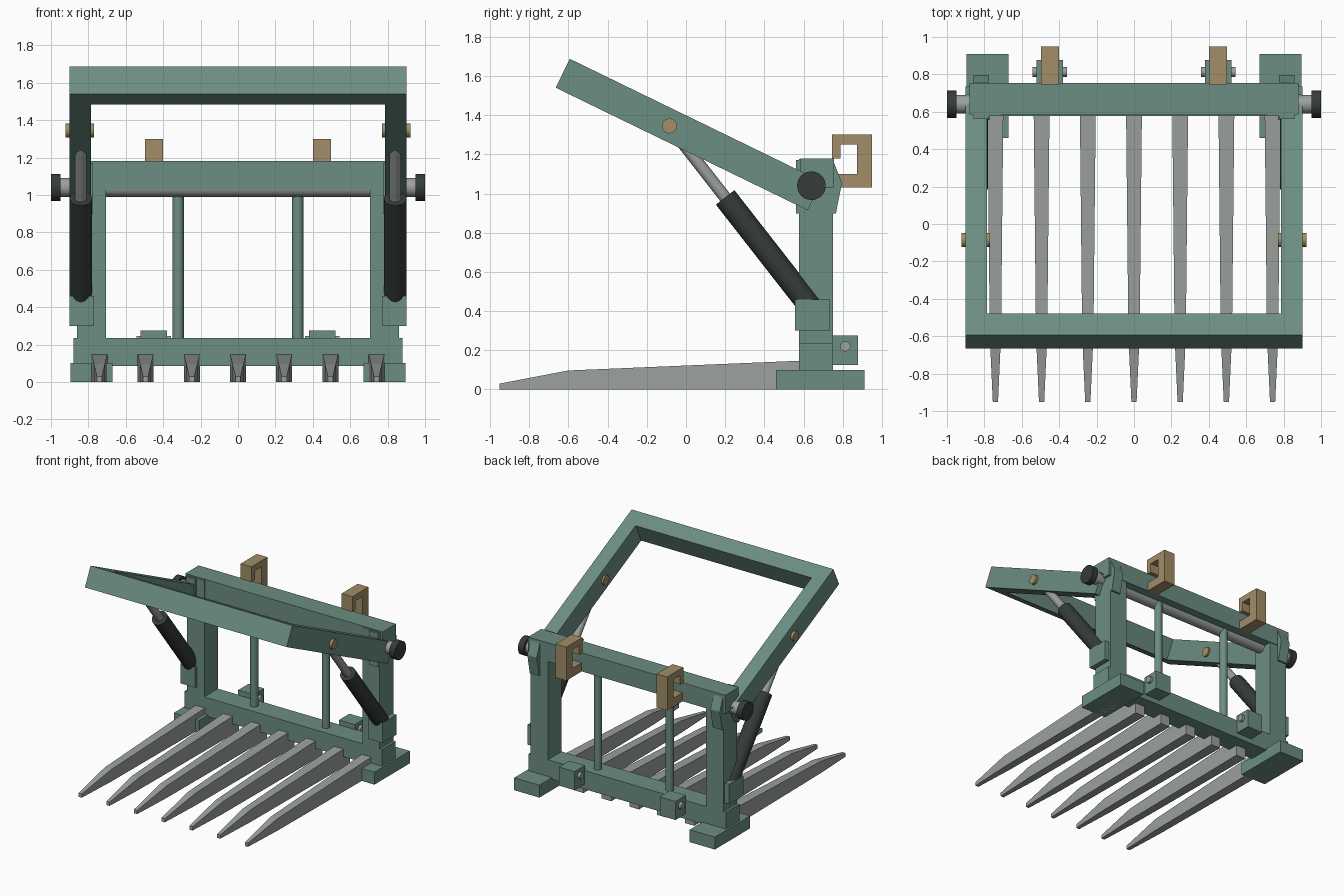
import bpy, bmesh, math
from mathutils import Vector

if "Cube" in bpy.data.objects:
    bpy.data.objects.remove(bpy.data.objects["Cube"])


def material(name, rgb):
    m = bpy.data.materials.new(name)
    m.diffuse_color = (*rgb, 1)
    m.use_nodes = True
    m.node_tree.nodes["Principled BSDF"].inputs["Base Color"].default_value = m.diffuse_color
    return m


GREEN = material("green_paint", (0.15, 0.27, 0.22))
GOLD = material("tan_steel", (0.36, 0.27, 0.14))
DARK = material("dark_steel", (0.035, 0.045, 0.04))
GREY = material("bare_steel", (0.33, 0.36, 0.34))


def finish(name, bm, mat):
    bmesh.ops.recalc_face_normals(bm, faces=bm.faces)
    me = bpy.data.meshes.new(name)
    bm.to_mesh(me)
    bm.free()
    ob = bpy.data.objects.new(name, me)
    bpy.context.collection.objects.link(ob)
    me.materials.append(mat)
    return ob


def prism(name, pts, offset, mat):
    """Closed outline of 3D points extruded along offset."""
    bm = bmesh.new()
    f = bm.faces.new([bm.verts.new(p) for p in pts])
    ext = bmesh.ops.extrude_face_region(bm, geom=[f])["geom"]
    bmesh.ops.translate(bm, vec=offset, verts=[v for v in ext if isinstance(v, bmesh.types.BMVert)])
    return finish(name, bm, mat)


def side_profile(name, yz, x0, x1, mat):
    return prism(name, [(x0, y, z) for y, z in yz], (x1 - x0, 0, 0), mat)


def box(name, x0, x1, y0, y1, z0, z1, mat):
    return side_profile(name, [(y0, z0), (y1, z0), (y1, z1), (y0, z1)], x0, x1, mat)


def rod(name, a, b, r, mat):
    a, b = Vector(a), Vector(b)
    bpy.ops.mesh.primitive_cylinder_add(vertices=32, radius=r, depth=(b - a).length, location=(a + b) / 2)
    ob = bpy.context.object
    ob.name = name
    ob.rotation_euler = (b - a).to_track_quat('Z', 'Y').to_euler()
    ob.data.materials.append(mat)
    bpy.ops.object.shade_smooth_by_angle(angle=math.radians(40))
    return ob


# back frame beams and hinge shaft
box("bottom_beam", -0.88, 0.88, 0.577, 0.75, 0.085, 0.235, GREEN)
box("top_beam", -0.88, 0.88, 0.585, 0.755, 1.03, 1.18, GREEN)
rod("hinge_shaft", (-0.96, 0.64, 1.04), (0.96, 0.64, 1.04), 0.05, GREY)

# parts repeated on both sides
pin = Vector((-0.085, 1.345))
foot_end = Vector((0.645, 0.41))
gland = pin.lerp(foot_end, 0.39)
for s, side in ((1, "right"), (-1, "left")):
    box("foot_" + side, s * 0.67, s * 0.895, 0.46, 0.91, 0, 0.10, GREEN)
    box("post_" + side, s * 0.705, s * 0.86, 0.577, 0.75, 0.10, 1.175, GREEN)
    box("ram_mount_" + side, s * 0.77, s * 0.9, 0.555, 0.735, 0.30, 0.46, GREEN)
    side_profile("hinge_gusset_" + side,
                 [(0.561, 0.898), (0.765, 0.898), (0.796, 1.056), (0.75, 1.17), (0.561, 1.17)],
                 s * 0.775, s * 0.858, GREEN)
    rod("shaft_cap_" + side, (s * 0.95, 0.64, 1.04), (s * 1.0, 0.64, 1.04), 0.073, DARK)
    # hydraulic ram
    rod("ram_barrel_" + side, (s * 0.84, *gland), (s * 0.84, *foot_end), 0.06, DARK)
    rod("ram_rod_" + side, (s * 0.84, *pin), (s * 0.84, *gland.lerp(foot_end, 0.2)), 0.031, GREY)
    rod("arm_pin_" + side, (s * 0.77, *pin), (s * 0.922, *pin), 0.038, GOLD)
    # upright bar, coupling hook and lower coupling bracket
    rod("upright_bar_" + side, (s * 0.32, 0.665, 0.2), (s * 0.32, 0.665, 1.06), 0.03, GREEN)
    side_profile("coupling_hook_" + side,
                 [(0.745, 1.03), (0.95, 1.03), (0.95, 1.30), (0.745, 1.30), (0.745, 1.178),
                  (0.788, 1.178), (0.788, 1.25), (0.873, 1.25), (0.873, 1.10), (0.745, 1.10)],
                 s * 0.402, s * 0.498, GOLD)
    box("coupling_bracket_" + side, s * 0.38, s * 0.52, 0.745, 0.877, 0.125, 0.275, GREEN)
    rod("coupling_pin_" + side, (s * 0.358, 0.813, 0.22), (s * 0.542, 0.813, 0.22), 0.026, GREY)

# U-shaped grab frame, tilted about the hinge
base = Vector((0, -0.665, 1.54))
ang = math.atan2(0.625, 1.285)
along = Vector((0, math.cos(ang), -math.sin(ang)))
up = Vector((0, math.sin(ang), math.cos(ang)))
X = Vector((1, 0, 0))
outline = [(-0.9, 0), (0.9, 0), (0.9, 1.43), (0.785, 1.43), (0.785, 0.128),
           (-0.785, 0.128), (-0.785, 1.43), (-0.9, 1.43)]
prism("grab_frame", [base + X * x + along * u for x, u in outline], up * 0.164, GREEN)

# tapered fork tines
for i in range(7):
    cx = (i - 3) * 0.247
    bm = bmesh.new()
    rings = []
    for y, w, h in ((-0.952, 0.014, 0.03), (-0.6, 0.03, 0.097), (0.66, 0.043, 0.15)):
        rings.append([bm.verts.new(p) for p in
                      ((cx - w, y, 0), (cx + w, y, 0), (cx + w, y, h), (cx - w, y, h))])
    for a, b in zip(rings, rings[1:]):
        for k in range(4):
            bm.faces.new((a[k], a[(k + 1) % 4], b[(k + 1) % 4], b[k]))
    bm.faces.new(rings[0])
    bm.faces.new(rings[-1])
    finish("tine_%d" % (i + 1), bm, GREY)
